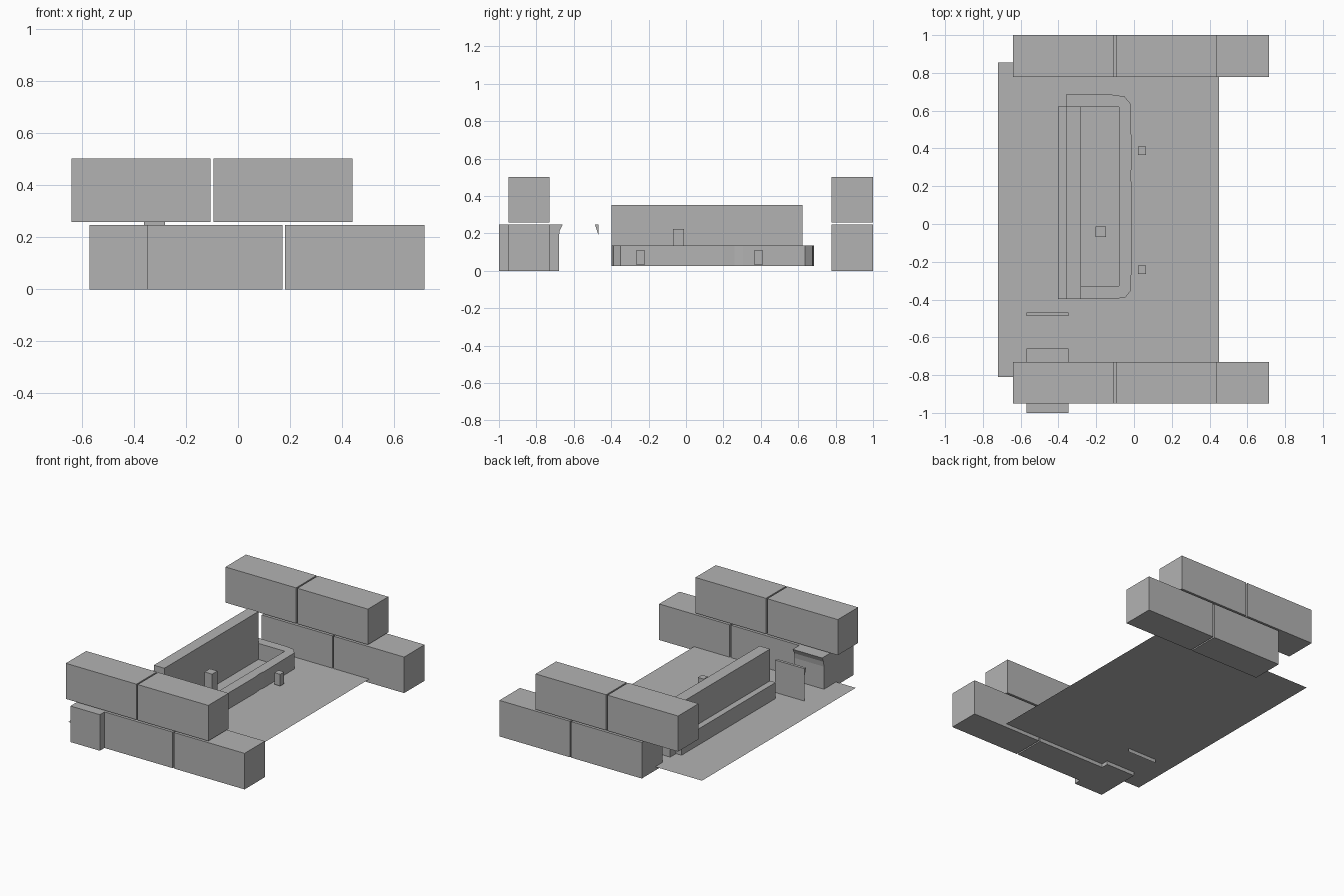
import bpy, bmesh

if "Cube" in bpy.data.objects:
    bpy.data.objects.remove(bpy.data.objects["Cube"])

grey = bpy.data.materials.new("plain grey")
grey.diffuse_color = (0.45, 0.45, 0.45, 1)
grey.use_nodes = True
grey.node_tree.nodes["Principled BSDF"].inputs["Base Color"].default_value = grey.diffuse_color


def finish(name, bm):
    bmesh.ops.recalc_face_normals(bm, faces=bm.faces)
    me = bpy.data.meshes.new(name)
    bm.to_mesh(me)
    bm.free()
    me.materials.append(grey)
    ob = bpy.data.objects.new(name, me)
    bpy.context.collection.objects.link(ob)
    return ob


def prism(name, base, offset):
    """Extrude a closed outline of 3D points along an offset."""
    bm = bmesh.new()
    face = bm.faces.new([bm.verts.new(p) for p in base])
    ext = bmesh.ops.extrude_face_region(bm, geom=[face], use_keep_orig=True)
    top = [v for v in ext["geom"] if isinstance(v, bmesh.types.BMVert)]
    bmesh.ops.translate(bm, verts=top, vec=offset)
    return finish(name, bm)


def box(name, x0, x1, y0, y1, z0, z1):
    base = [(x0, y0, z0), (x1, y0, z0), (x1, y1, z0), (x0, y1, z0)]
    return prism(name, base, (0, 0, z1 - z0))


def sheet(name, points):
    bm = bmesh.new()
    bm.faces.new([bm.verts.new(p) for p in points])
    return finish(name, bm)


FLOOR = 0.025

# Floor sheet
sheet("floor", [(-0.72, -0.81, FLOOR), (0.45, -0.81, FLOOR),
                (0.45, 0.855, FLOOR), (-0.72, 0.855, FLOOR)])

# Two rows of staggered stacked containers
for side, y0, y1 in (("front", -0.95, -0.73), ("back", 0.778, 1.0)):
    for level, xs, z0, z1 in (("lower", -0.365, 0.0, 0.247),
                              ("upper", -0.64, 0.258, 0.502)):
        for i in range(2):
            x = xs + i * 0.545
            box(f"{side}_{level}_container_{i + 1}", x, x + 0.535, y0, y1, z0, z1)

# Short container with a flared lip at the opening, and the thin panel opposite
X0, X1, TOP = -0.57, -0.347, 0.247
lip = [(-1.0, 0), (-0.68, 0), (-0.68, 0.18), (-0.675, 0.215),
       (-0.66, TOP), (-1.0, TOP)]
prism("entrance_container", [(X0, y, z) for y, z in lip], (X1 - X0, 0, 0))
prism("door_panel_top", [(X0, -0.468, 0.19), (X0, -0.468, TOP), (X0, -0.487, TOP)],
      (X1 - X0, 0, 0))
sheet("door_panel", [(X0, -0.468, 0), (X1, -0.468, 0),
                     (X1, -0.468, 0.19), (X0, -0.468, 0.19)])

# Bar counter wrapping around the serving space
counter = [(-0.36, 0.685), (-0.12, 0.685), (-0.05, 0.675), (-0.017, 0.635),
           (-0.012, 0.305), (-0.018, 0.26), (-0.012, 0.2), (-0.015, -0.35),
           (-0.045, -0.388), (-0.10, -0.397), (-0.28, -0.397), (-0.28, -0.327),
           (-0.08, -0.327), (-0.08, 0.62), (-0.36, 0.62)]
prism("bar_counter", [(x, y, FLOOR) for x, y in counter], (0, 0, 0.11))

# Back wall of the bar and its low rear ledge
box("bar_back_wall", -0.36, -0.28, -0.397, 0.622, FLOOR, 0.353)
box("bar_rear_ledge", -0.402, -0.36, -0.397, 0.622, FLOOR, 0.135)

# Standing block behind the counter and two stools in front
box("server_block", -0.205, -0.147, -0.07, -0.012, FLOOR, 0.223)
for i, y in enumerate((-0.243, 0.387)):
    box(f"stool_{i + 1}", 0.02, 0.064, y - 0.022, y + 0.022, 0.032, 0.112)
